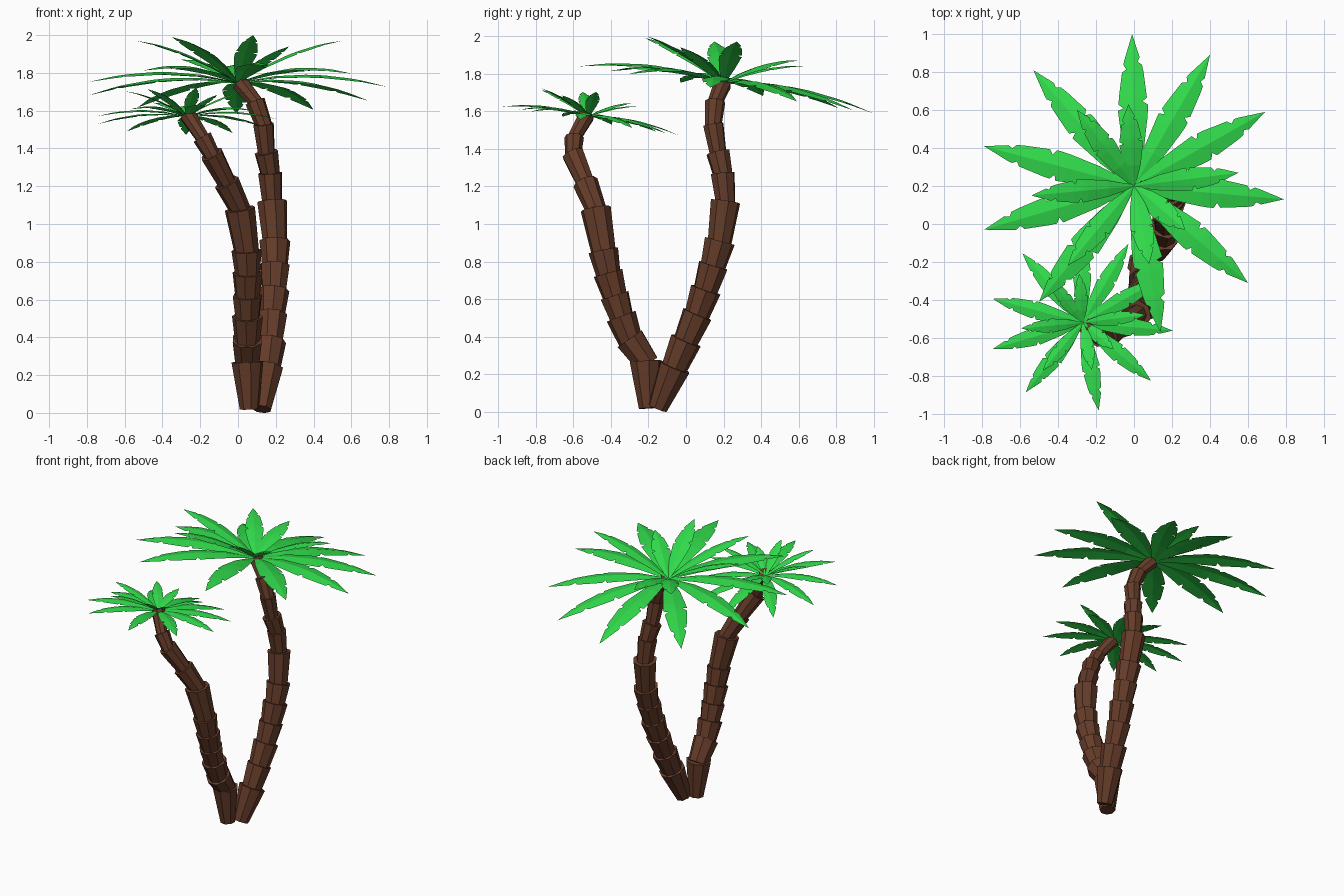
import bpy, bmesh, math
from mathutils import Vector, Matrix


def material(name, color):
    m = bpy.data.materials.new(name)
    m.diffuse_color = (*color, 1)
    return m


BARK = material("bark", (0.13, 0.045, 0.022))
LEAF = material("leaf", (0.03, 0.70, 0.07))


def finish(bm, name, mat):
    me = bpy.data.meshes.new(name)
    bm.to_mesh(me)
    bm.free()
    me.materials.append(mat)
    ob = bpy.data.objects.new(name, me)
    bpy.context.collection.objects.link(ob)
    return ob


# Trunk: stacked eight-sided cups, each flaring upward; path rows are x, y, z, top radius
def trunk(name, path):
    bm = bmesh.new()
    for i, (a, b) in enumerate(zip(path, path[1:])):
        p, q = Vector(a[:3]), Vector(b[:3])
        d = (q - p).normalized()
        p = p - d * (0.0 if i == 0 else 0.02)
        low = b[3] * (0.6 if i == 0 else 0.8)
        rot = d.to_track_quat('Z', 'Y').to_matrix().to_4x4()
        spin = Matrix.Rotation(i * 0.35, 4, 'Z')
        bmesh.ops.create_cone(bm, cap_ends=True, segments=8, radius1=low, radius2=b[3],
                              depth=(q - p).length,
                              matrix=Matrix.Translation((p + q) / 2) @ rot @ spin)
    return finish(bm, name, BARK)


trunk("tall_trunk", [
    (0.125, -0.15, 0.02, 0), (0.155, -0.06, 0.24, 0.088), (0.17, 0.0, 0.38, 0.085),
    (0.18, 0.06, 0.52, 0.083), (0.19, 0.105, 0.65, 0.082), (0.195, 0.145, 0.78, 0.082),
    (0.195, 0.18, 0.91, 0.083), (0.18, 0.21, 1.12, 0.080), (0.17, 0.195, 1.27, 0.066),
    (0.15, 0.17, 1.38, 0.064), (0.135, 0.145, 1.53, 0.056), (0.09, 0.155, 1.65, 0.054),
    (0.01, 0.195, 1.745, 0.048)])
trunk("short_trunk", [
    (0.06, -0.20, 0.02, 0), (0.05, -0.215, 0.27, 0.086), (0.05, -0.30, 0.39, 0.083),
    (0.05, -0.345, 0.51, 0.082), (0.05, -0.38, 0.62, 0.080), (0.05, -0.415, 0.74, 0.080),
    (0.045, -0.44, 0.86, 0.080), (0.01, -0.48, 1.08, 0.082), (-0.06, -0.535, 1.22, 0.068),
    (-0.14, -0.60, 1.37, 0.062), (-0.19, -0.595, 1.46, 0.052), (-0.265, -0.53, 1.575, 0.045)])

# Leaf outline: distance along, left and right half width; dips are the torn notches
ROWS = [(0, .010, .010), (.25, .055, .055), (.45, .075, .075), (.50, .080, .078),
        (.515, .050, .078), (.54, .077, .078), (.56, .075, .050), (.585, .074, .074),
        (.75, .056, .058), (.77, .033, .055), (.80, .048, .050), (.82, .045, .028),
        (.85, .038, .038)]


def leaf(bm, tip, width):
    tip = Vector(tip)
    side = Vector((-tip.y, tip.x, 0)).normalized()
    up = tip.cross(side).normalized()
    arch = tip.length * 0.26
    prev = None
    for t, wl, wr in ROWS:
        mid = tip * t + Vector((0, 0, arch * t * (1 - t)))
        row = [bm.verts.new(mid + side * s * w * width - up * 0.2 * w * width)
               for s, w in ((1, wl), (0, 0), (-1, wr))]
        if prev:
            for k in (0, 1):
                bm.faces.new((prev[k], prev[k + 1], row[k + 1], row[k]))
        prev = row
    end = bm.verts.new(tip)
    for k in (0, 1):
        bm.faces.new((prev[k], prev[k + 1], end))


# Crown: ten drooping outer leaves on a tilted disc, plus shorter rising inner leaves
OUTER = [(-.01, .80), (.40, .69), (.69, .39), (.79, -.07), (.60, -.51), (.14, -.77),
         (-.50, -.61), (-.79, -.23), (-.79, .21), (-.53, .61)]
INNER = [(.55, .07, .22), (-.54, -.05, .22), (-.35, -.42, .24), (-.03, .43, .09),
         (-.30, .40, .12), (.08, -.41, .25), (.27, -.23, .19)]


def crown(name, center, scale):
    bm = bmesh.new()
    for x, y in OUTER:
        leaf(bm, (x, y, -0.035 - 0.16 * y), 1.0)
    for tip in INNER:
        leaf(bm, tip, 0.78)
    bmesh.ops.transform(bm, matrix=Matrix.Translation(center) @ Matrix.Scale(scale, 4),
                        verts=bm.verts)
    return finish(bm, name, LEAF)


crown("tall_crown", (0, 0.20, 1.75), 1.0)
crown("short_crown", (-0.27, -0.52, 1.57), 0.6)
